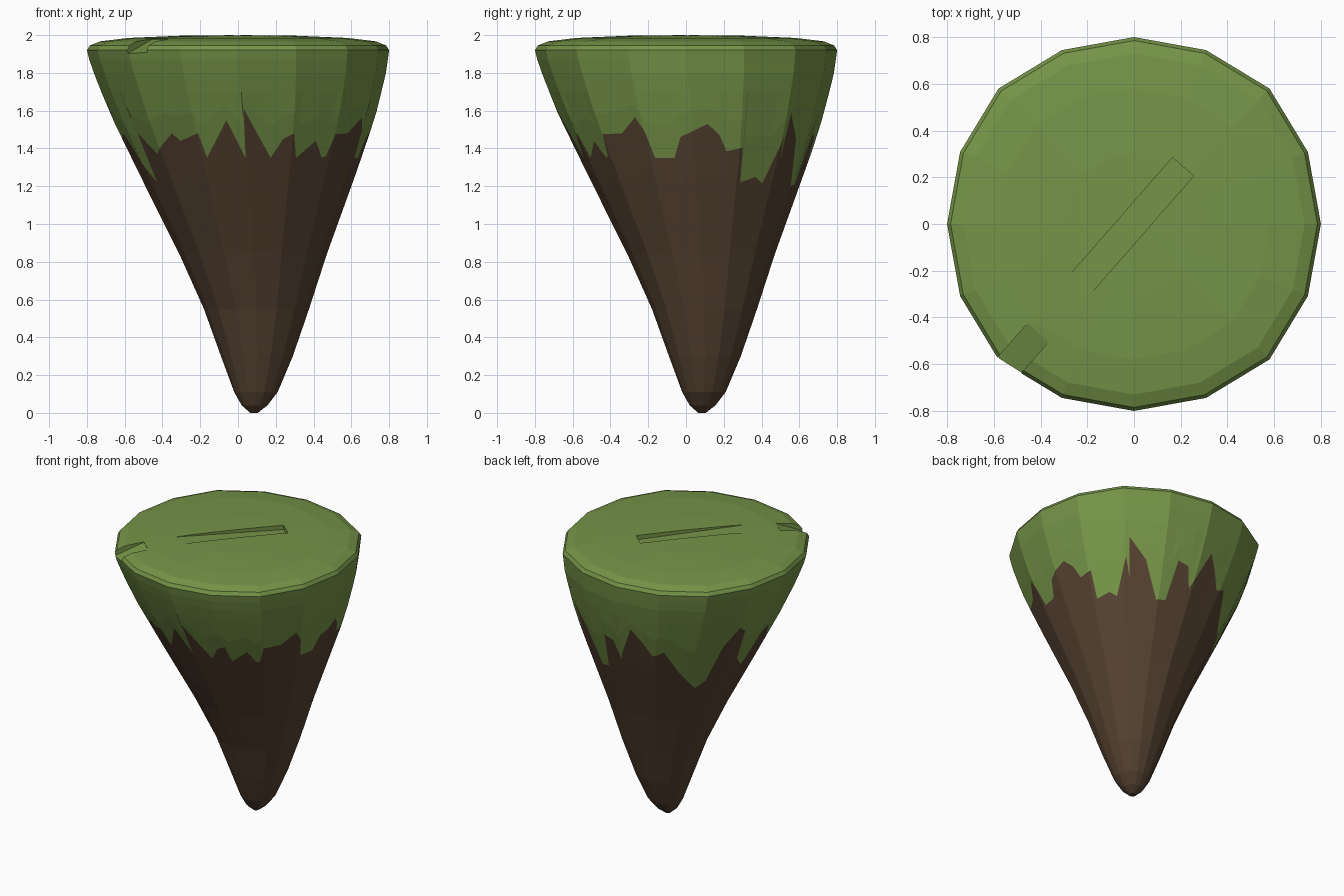
import bpy, bmesh, math

if "Cube" in bpy.data.objects:
    bpy.data.objects.remove(bpy.data.objects["Cube"])

def material(name, color):
    m = bpy.data.materials.new(name)
    m.diffuse_color = (*color, 1)
    m.use_nodes = True
    m.node_tree.nodes["Principled BSDF"].inputs["Base Color"].default_value = m.diffuse_color
    return m

grass = material("grass green", (0.18, 0.297, 0.065))
soil = material("soil brown", (0.091, 0.054, 0.03))

# cone profile: height, radius, sideways drift of the axis (same in x and y)
PROFILE = [(0, .02, .085), (.04, .068, .088), (.11, .115, .095), (.3, .19, .1),
           (.55, .278, .098), (.84, .39, .08), (1.2, .545, .055), (1.4, .63, .042),
           (1.6, .71, .025), (1.8, .773, .01), (1.87, .79, .003), (1.92, .8, 0)]
CORNER = [1, 1.007, 1.025, 1.007]      # slightly squared 16-gon
STEP = 22.5

def profile(z):
    for a, b in zip(PROFILE, PROFILE[1:]):
        if z <= b[0]:
            t = (z - a[0]) / (b[0] - a[0])
            return a[1] + t * (b[1] - a[1]), a[2] + t * (b[2] - a[2])
    return PROFILE[-1][1:]

def ring_point(theta, r):
    """Point on the straight sides of the 16-gon."""
    k = int(theta // STEP)
    def corner(i):
        a, q = math.radians(i * STEP), r * CORNER[i % 4]
        return q * math.cos(a), q * math.sin(a)
    p, q, rel = corner(k), corner(k + 1), math.radians(theta)
    dx, dy = q[0] - p[0], q[1] - p[1]
    c, s = math.cos(rel), math.sin(rel)
    d = (p[0] * dy - p[1] * dx) / (c * dy - s * dx)
    return d * c, d * s

# jagged grass edge as seen on the front and right sides, (across, height)
FRONT = [(-.534, 1.48), (-.43, 1.22), (-.42, 1.37), (-.35, 1.48), (-.307, 1.44), (-.21, 1.48),
         (-.164, 1.35), (-.063, 1.55), (.03, 1.61), (.04, 1.35), (.175, 1.35), (.24, 1.45),
         (.296, 1.48), (.307, 1.35), (.413, 1.44), (.46, 1.36), (.503, 1.475)]
RIGHT = [(-.418, 1.35), (-.339, 1.48), (-.27, 1.565), (-.217, 1.49), (-.164, 1.35),
         (-.063, 1.35), (-.03, 1.46), (.116, 1.53), (.18, 1.47), (.217, 1.385), (.3, 1.405),
         (.287, 1.22), (.37, 1.25), (.402, 1.215), (.49, 1.33), (.508, 1.46), (.55, 1.59),
         (.585, 1.45)]
# edge on the back and left sides, (angle, height)
BACK = [(66, 1.2), (73, 1.21), (77, 1.48), (84, 1.46), (88, 1.32), (97, 1.6), (104, 1.5),
        (110, 1.4), (117, 1.44), (128, 1.26), (141, 1.12), (148, 1.17), (152, 1.45),
        (158, 1.6), (164, 1.55), (169, 1.3), (177, 1.22), (182, 1.46), (190, 1.48),
        (199, 1.37)]
edge = {}
for pts, base in ((FRONT, -90), (RIGHT, 0)):
    for u, z in pts:
        r, c = profile(z)
        s = max(-1, min(1, (u - c) / r))
        edge[(base + math.degrees(math.asin(s))) % 360] = z
edge.update(dict(BACK))
jag = sorted(edge.items())
loop = [(jag[-1][0] - 360, jag[-1][1])] + jag + [(jag[0][0] + 360, jag[0][1])]

def edge_height(theta):
    for a, b in zip(loop, loop[1:]):
        if a[0] <= theta <= b[0]:
            return a[1] + (b[1] - a[1]) * (theta - a[0]) / max(b[0] - a[0], 1e-6)

thetas = []
for t in sorted([t for t, _ in jag] + [i * STEP for i in range(16)]):
    if not thetas or t - thetas[-1] > 0.05:
        thetas.append(t)

# floating ground cone
bm = bmesh.new()
LOW = [p[0] for p in PROFILE[:6]] + [1.04]
columns = []
for t in thetas:
    e = edge_height(t)
    hs = LOW + [(1.04 + e) / 2, e, (e + 1.7) / 2, 1.7, 1.8, 1.87, 1.92]
    col = []
    for z in hs:
        r, c = profile(z)
        x, y = ring_point(t, r)
        col.append(bm.verts.new((x + c, y + c, z)))
    for r, z in ((.785, 1.945), (.73, 1.967), (.58, 1.985), (.3, 1.997)):   # domed top
        x, y = ring_point(t, r)
        col.append(bm.verts.new((x, y, z)))
    columns.append(col)
EDGE_ROW = len(LOW) + 1
tip, crown = bm.verts.new((.085, .085, 0)), bm.verts.new((0, 0, 2))
for i, a in enumerate(columns):
    b = columns[(i + 1) % len(columns)]
    for j in range(len(a) - 1):
        f = bm.faces.new((a[j], b[j], b[j + 1], a[j + 1]))
        f.material_index = 1 if j < EDGE_ROW else 0
    bm.faces.new((b[0], a[0], tip)).material_index = 1
    bm.faces.new((a[-1], b[-1], crown))
bmesh.ops.recalc_face_normals(bm, faces=bm.faces)

def finish(name, bm, mats):
    me = bpy.data.meshes.new(name)
    bm.to_mesh(me)
    bm.free()
    for m in mats:
        me.materials.append(m)
    ob = bpy.data.objects.new(name, me)
    bpy.context.collection.objects.link(ob)
    return ob

island = finish("floating_ground", bm, [grass, soil])

# sloping grooves cut across the top
def groove(name, p, q, width=.12):
    dx, dy = q[0] - p[0], q[1] - p[1]
    n = width / 2 / math.hypot(dx, dy)
    bm = bmesh.new()
    lo, hi = [], []
    for (x, y, z), s in ((p, 1), (p, -1), (q, -1), (q, 1)):
        lo.append(bm.verts.new((x - dy * n * s, y + dx * n * s, z)))
        hi.append(bm.verts.new((x - dy * n * s, y + dx * n * s, 2.2)))
    bm.faces.new(lo)
    bm.faces.new(hi)
    for i in range(4):
        k = (i + 1) % 4
        bm.faces.new((lo[i], lo[k], hi[k], hi[i]))
    bmesh.ops.recalc_face_normals(bm, faces=bm.faces)
    ob = finish(name, bm, [grass, soil])
    ob.hide_render = True
    ob.hide_set(True)
    mod = island.modifiers.new(name, 'BOOLEAN')
    mod.operation, mod.solver, mod.object = 'DIFFERENCE', 'EXACT', ob

groove("middle_groove_cutter", (-.31, -.35, 1.994), (.21, .245, 1.965))
groove("rim_notch_cutter", (-.41, -.465, 1.978), (-.61, -.69, 1.86))
